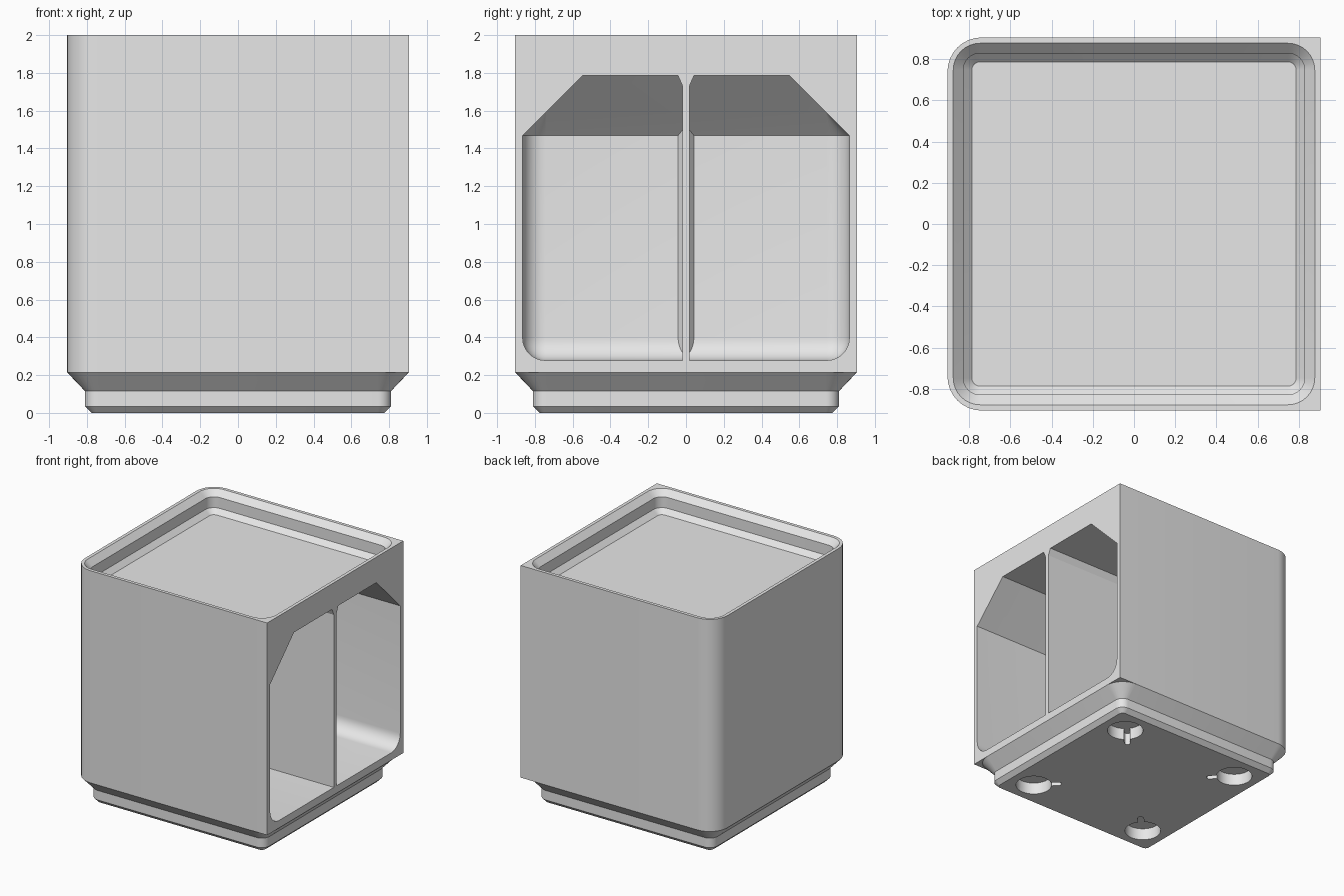
import bpy, bmesh, math
from mathutils import Matrix

cube = bpy.data.objects.get("Cube")
if cube:
    bpy.data.objects.remove(cube)

grey = bpy.data.materials.new("plain grey")
grey.use_nodes = True
COLOUR = (0.8, 0.8, 0.8, 1)
grey.diffuse_color = COLOUR
grey.node_tree.nodes["Principled BSDF"].inputs["Base Color"].default_value = COLOUR

HALF = 0.905        # outer half width
TOP = 2.0
BODY_Z = 0.215
WALL = 0.865        # inner half width of the compartments
SEG = 8


def outline(x0, x1, y, back_r, front_r):
    """Rectangle outline; a radius of 0 gives a square corner."""
    pts = []
    corners = [(x1, y, front_r, 0), (x0, y, back_r, 1),
               (x0, -y, back_r, 2), (x1, -y, front_r, 3)]
    for cx, cy, r, quarter in corners:
        if r == 0:
            pts.append((cx, cy))
            continue
        cx -= math.copysign(r, cx)
        cy -= math.copysign(r, cy)
        for i in range(SEG + 1):
            a = (quarter + i / SEG) * math.pi / 2
            pts.append((cx + r * math.cos(a), cy + r * math.sin(a)))
    return pts


def rounded(half, r):
    return outline(-half, half, half, r, r)


def finish(name, bm):
    bmesh.ops.recalc_face_normals(bm, faces=bm.faces)
    mesh = bpy.data.meshes.new(name)
    bm.to_mesh(mesh)
    bm.free()
    mesh.materials.append(grey)
    obj = bpy.data.objects.new(name, mesh)
    bpy.context.collection.objects.link(obj)
    return obj


def loft(name, layers):
    """Closed solid through stacked outlines, given as (z, outline)."""
    bm = bmesh.new()
    rings = [[bm.verts.new((x, y, z)) for x, y in pts] for z, pts in layers]
    n = len(rings[0])
    for low, high in zip(rings, rings[1:]):
        for i in range(n):
            j = (i + 1) % n
            bm.faces.new((low[i], low[j], high[j], high[i]))
    bm.faces.new(rings[0][::-1])
    bm.faces.new(rings[-1])
    return finish(name, bm)


def activate(obj):
    bpy.ops.object.select_all(action="DESELECT")
    obj.select_set(True)
    bpy.context.view_layer.objects.active = obj


def cut(obj, cutter):
    cutter.hide_render = True
    mod = obj.modifiers.new("cut", "BOOLEAN")
    mod.operation = "DIFFERENCE"
    mod.solver = "EXACT"
    mod.object = cutter
    activate(obj)
    bpy.ops.object.modifier_apply(modifier=mod.name)
    bpy.data.objects.remove(cutter)


# Stepped foot
foot = loft("foot", [
    (0, rounded(0.775, 0.035)),
    (0.035, rounded(0.81, 0.07)),
    (0.115, rounded(0.81, 0.07)),
    (BODY_Z, rounded(HALF, 0.165)),
])

# Magnet holes with a release slot pointing at the centre
for sx in (-1, 1):
    for sy in (-1, 1):
        angle = math.atan2(-sy, -sx)
        place = Matrix.Translation((sx * 0.567, sy * 0.567, 0)) @ Matrix.Rotation(angle, 4, "Z")
        r, w, reach = 0.142, 0.024, 0.2
        a0 = math.asin(w / r)
        pts = [(r * math.cos(a), r * math.sin(a)) for a in
               (a0 + (2 * math.pi - 2 * a0) * i / 32 for i in range(33))]
        pts += [(reach + w * math.cos(a), w * math.sin(a)) for a in
                (-math.pi / 2 + math.pi * i / 6 for i in range(7))]
        hole = loft("hole_cutter", [(-0.05, pts), (0.1, pts)])
        hole.data.transform(place)
        cut(foot, hole)

# Body: round corners at the back, square ones at the open side
shell = outline(-HALF, HALF, HALF, 0.165, 0)
body = loft("body", [(BODY_Z, shell), (TOP, shell)])

# Stacking lip recess
cut(body, loft("lip_cutter", [
    (1.82, rounded(0.787, 0.04)),
    (1.86, rounded(0.828, 0.08)),
    (1.951, rounded(0.828, 0.08)),
    (TOP, rounded(0.877, 0.13)),
    (TOP + 0.02, rounded(0.897, 0.15)),
]))

# Open compartment: rounded floor edge, upright walls, sloped ceiling edge
FILLET, FLOOR, CEILING, SLOPE = 0.12, 0.278, 1.785, 0.317


def cavity(inset):
    return outline(-WALL + inset, 1.2, WALL - inset, max(FILLET - inset, 0.003), 0)


layers = []
for i in range(SEG + 1):
    a = math.pi / 2 * i / SEG
    layers.append((FLOOR + FILLET * (1 - math.cos(a)), cavity(FILLET * (1 - math.sin(a)))))
for inset in (0, FILLET, SLOPE):
    layers.append((CEILING - SLOPE + inset, cavity(inset)))
del layers[SEG + 1 - 1]     # the upright wall starts at the last fillet ring
layers.insert(SEG, (FLOOR + FILLET, cavity(0)))
cut(body, loft("compartment_cutter", layers))

for obj in (foot, body):
    activate(obj)
    bpy.ops.object.shade_smooth_by_angle(angle=math.radians(30))

# Divider with small chamfers where it meets the back wall and ceiling
THIN, THICK = 0.018, 0.042
plan = [(-0.88, -THICK), (-WALL, -THICK), (-WALL + 0.03, -THIN), (HALF, -THIN)]
plan += [(x, -y) for x, y in reversed(plan)]
loft("divider", [(FLOOR, plan), (CEILING - SLOPE + 0.03, plan)])
blade = outline(-0.84, HALF, THIN, 0, 0)
flare = outline(-0.62, HALF, THICK, 0, 0)
neck = outline(-0.62, HALF, THIN, 0, 0)
loft("divider_top", [(CEILING - SLOPE + 0.03, blade), (CEILING, blade)])
loft("divider_flare", [(CEILING - 0.055, neck), (CEILING, flare)])
